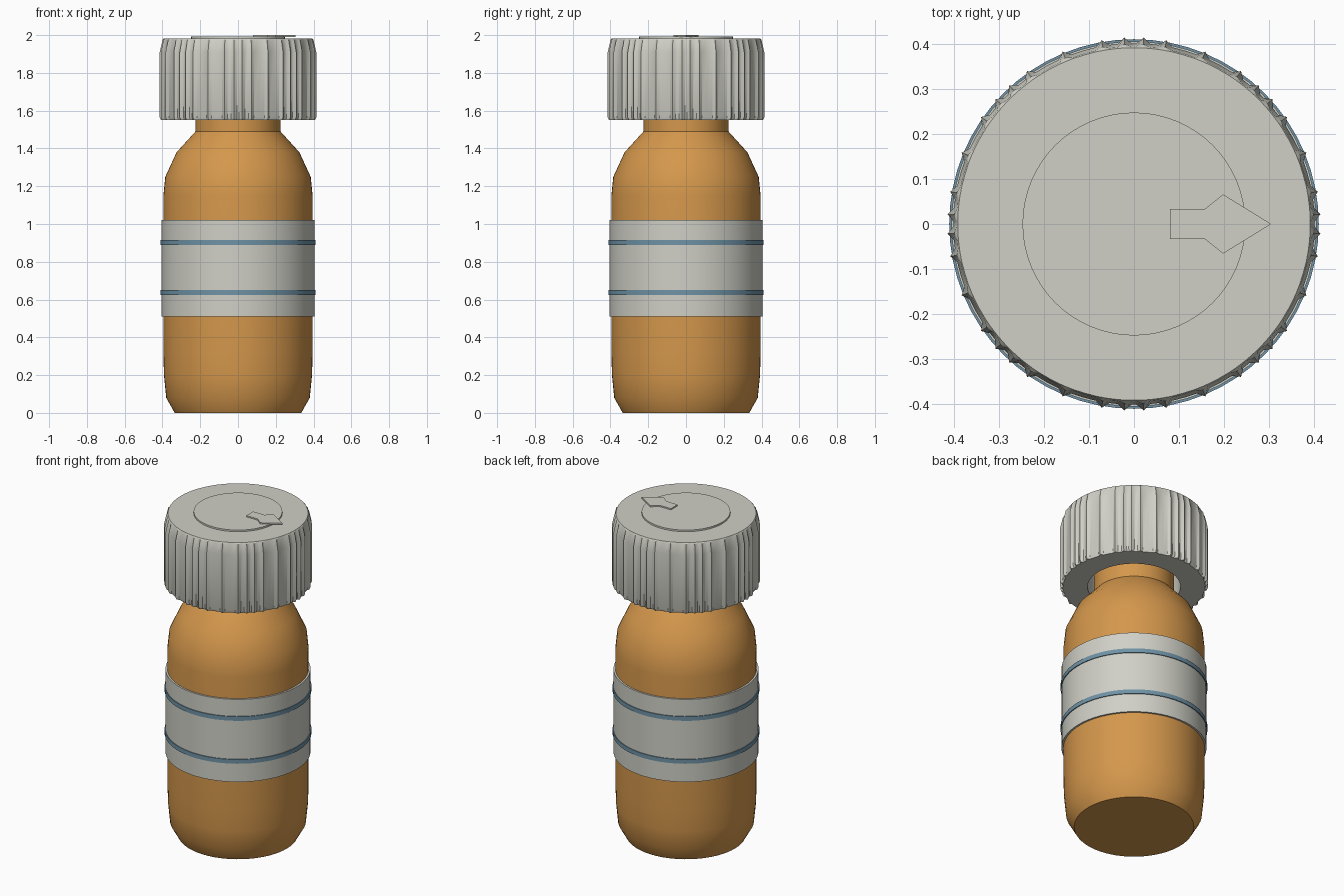
import bpy, bmesh, math

cube = bpy.data.objects.get("Cube")
if cube:
    bpy.data.objects.remove(cube, do_unlink=True)


def material(name, rgb):
    m = bpy.data.materials.new(name)
    m.use_nodes = True
    m.diffuse_color = (*rgb, 1)
    bsdf = next(n for n in m.node_tree.nodes if n.type == 'BSDF_PRINCIPLED')
    bsdf.inputs["Base Color"].default_value = (*rgb, 1)
    return m


AMBER = material("amber", (0.66, 0.31, 0.072))
GREY = material("warm_grey", (0.63, 0.63, 0.57))
BLUE = material("slate_blue", (0.16, 0.29, 0.38))


def finish(name, bm, mat, smooth=30):
    bmesh.ops.recalc_face_normals(bm, faces=bm.faces)
    me = bpy.data.meshes.new(name)
    bm.to_mesh(me)
    bm.free()
    me.materials.append(mat)
    ob = bpy.data.objects.new(name, me)
    bpy.context.collection.objects.link(ob)
    bpy.ops.object.select_all(action='DESELECT')
    ob.select_set(True)
    bpy.context.view_layer.objects.active = ob
    if smooth:
        bpy.ops.object.shade_smooth_by_angle(angle=math.radians(smooth))
    return ob


def loft(name, rings, mat, closed=False, smooth=30):
    """Skin a stack of point rings; cap the ends or join last to first."""
    bm = bmesh.new()
    loops = [[bm.verts.new(p) for p in ring] for ring in rings]
    pairs = list(zip(loops, loops[1:]))
    if closed:
        pairs.append((loops[-1], loops[0]))
    else:
        bm.faces.new(loops[0])
        bm.faces.new(loops[-1])
    n = len(loops[0])
    for a, b in pairs:
        for i in range(n):
            j = (i + 1) % n
            bm.faces.new((a[i], a[j], b[j], b[i]))
    return finish(name, bm, mat, smooth)


def circle(r, z, angles):
    return [(r * math.cos(a), r * math.sin(a), z) for a in angles]


ROUND = [math.tau * i / 64 for i in range(64)]


def lathe(name, profile, mat, closed=False, smooth=30):
    return loft(name, [circle(r, z, ROUND) for r, z in profile], mat, closed, smooth)


# Bottle body with shoulder and neck
lathe("bottle", [(0.335, 0), (0.38, 0.08), (0.392, 0.2), (0.395, 0.32),
                 (0.395, 1.15), (0.385, 1.25), (0.325, 1.38),
                 (0.225, 1.49), (0.225, 1.9)], AMBER, smooth=40)

# Label sleeve and its two stripes
lathe("label", [(0.39, 0.51), (0.406, 0.51), (0.406, 1.02), (0.39, 1.02)], GREY, True)
for part, z in (("lower_stripe", 0.625), ("upper_stripe", 0.89)):
    lathe(part, [(0.40, z), (0.411, z), (0.411, z + 0.026), (0.40, z + 0.026)], BLUE, True)

# Ribbed cap: five sharp ribs repeat every 45 degrees
rim = []
for k in range(8):
    for rib in (-3, 3, 10, 22.5, 35):
        for offset, peak in ((-2.2, 0), (0, 1), (2.2, 1 - 1)):
            rim.append((math.radians(45 * k + rib + offset), peak))
    for land in (16.25, 28.75):
        rim.append((math.radians(45 * k + land), 0))
rim.sort()
angles = [a for a, _ in rim]


def ribbed(valley, peak, z):
    return [((peak if p else valley) * math.cos(a),
             (peak if p else valley) * math.sin(a), z) for a, p in rim]


loft("cap", [circle(0.26, 1.94, angles), circle(0.26, 1.55, angles),
             ribbed(0.396, 0.408, 1.55), ribbed(0.402, 0.415, 1.565),
             ribbed(0.402, 0.415, 1.91), ribbed(0.395, 0.40, 1.975),
             circle(0.392, 1.982, angles)], GREY)

# Raised disc on the cap
lathe("cap_disc", [(0.248, 1.97), (0.248, 1.992)], GREY)

# Pointer arrow on the disc
half = [(0.08, 0.033), (0.157, 0.033), (0.198, 0.066), (0.305, 0)]
outline = half + [(x, -y) for x, y in reversed(half[:-1])]
loft("pointer_arrow", [[(x, y, z) for x, y in outline] for z in (1.991, 2.0)],
     GREY, smooth=0)
